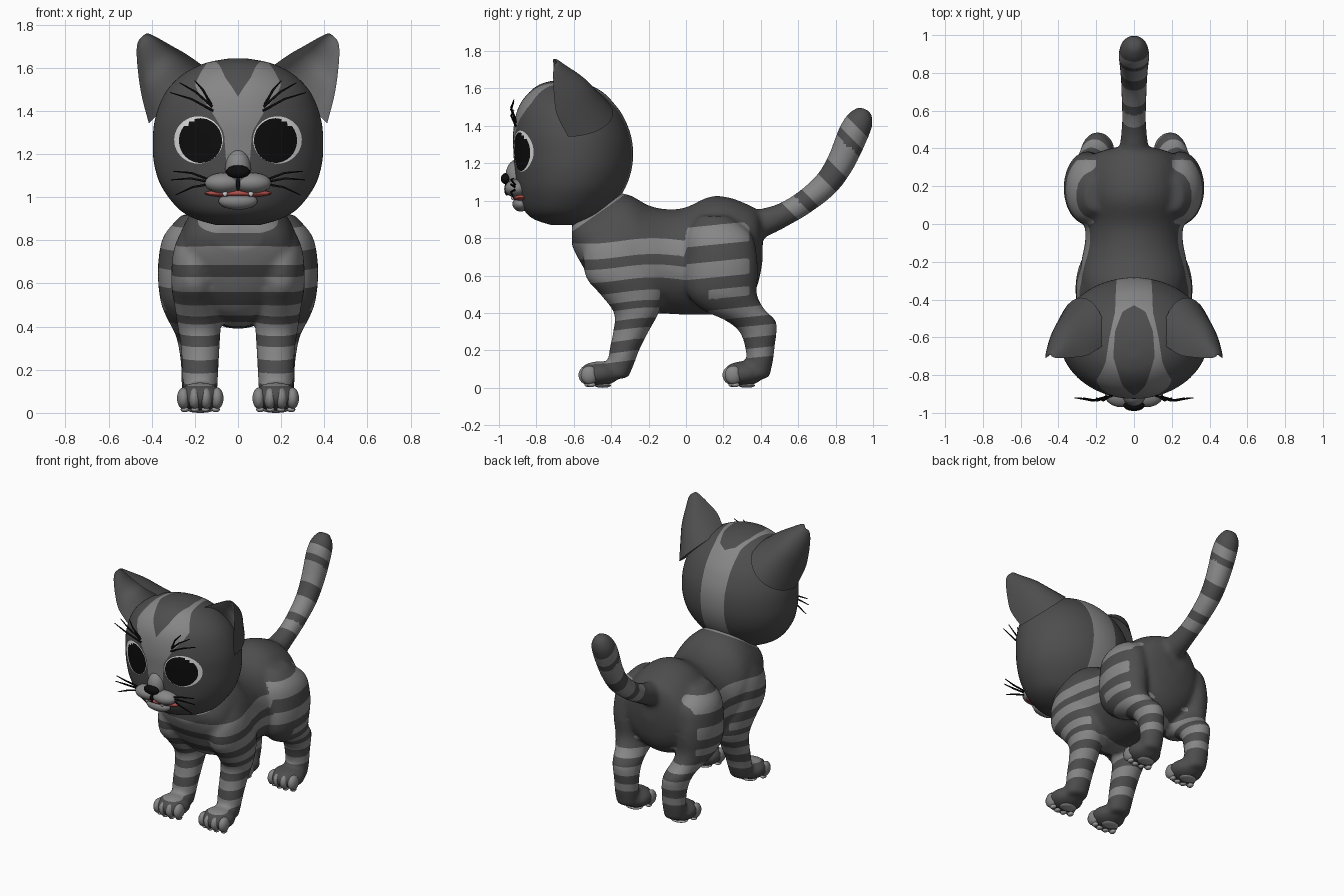
import bpy, bmesh
from math import sin, cos, pi, atan2, degrees, hypot
from mathutils import Vector, Matrix

if "Cube" in bpy.data.objects:
    bpy.data.objects.remove(bpy.data.objects["Cube"])


def material(name, rgb):
    m = bpy.data.materials.new(name)
    m.use_nodes = True
    m.diffuse_color = (*rgb, 1)
    m.node_tree.nodes["Principled BSDF"].inputs["Base Color"].default_value = (*rgb, 1)
    return m


DARK = material("dark fur", (.075, .075, .075))
LIGHT = material("light fur", (.24, .24, .24))
WHITE = material("eye white", (.75, .75, .75))
BLACK = material("black", (.004, .004, .004))
RED = material("mouth red", (.45, .08, .07))
PAD = material("paw pad", (.36, .36, .36))


def spline(rows, steps):
    """Catmull-Rom interpolation through rows of numbers."""
    out = []
    for i in range(len(rows) - 1):
        quad = [rows[max(i - 1, 0)], rows[i], rows[i + 1], rows[min(i + 2, len(rows) - 1)]]
        for k in range(steps):
            t = k / steps
            out.append([b + t * (c - a) / 2 + t * t * (a - 2.5 * b + 2 * c - d / 2)
                        + t ** 3 * (1.5 * (b - c) + (d - a) / 2) for a, b, c, d in zip(*quad)])
    return out + [list(rows[-1])]


def loft(bm, rows, ring, segs=32, steps=4):
    """Skin closed rings along interpolated rows; ring(row, angle) gives a point."""
    loops = [[bm.verts.new(ring(r, 2 * pi * j / segs)) for j in range(segs)]
             for r in spline(rows, steps)]
    faces = [bm.faces.new((p[j], p[(j + 1) % segs], q[(j + 1) % segs], q[j]))
             for p, q in zip(loops, loops[1:]) for j in range(segs)]
    faces += [bm.faces.new(loops[0][::-1]), bm.faces.new(loops[-1])]
    bmesh.ops.recalc_face_normals(bm, faces=faces)


def sphere(bm, loc, radii, segs=24):
    bmesh.ops.create_uvsphere(bm, u_segments=segs, v_segments=segs * 2 // 3, radius=1,
                              matrix=Matrix.Translation(loc) @ Matrix.Diagonal((*radii, 1)))


def finish(bm, name, *mats):
    me = bpy.data.meshes.new(name)
    bm.to_mesh(me)
    bm.free()
    for m in mats:
        me.materials.append(m)
    ob = bpy.data.objects.new(name, me)
    bpy.context.collection.objects.link(ob)
    return ob


def ball(name, loc, radii, mat, segs=24):
    bm = bmesh.new()
    sphere(bm, loc, radii, segs)
    return finish(bm, name, mat)


def paint(ob, index, f):
    """Cut the mesh along f = 0 and give the faces where f > 0 a material."""
    bm = bmesh.new()
    bm.from_mesh(ob.data)
    cut = []
    for e in list(bm.edges):
        v, w = e.verts
        a, b = f(v.co), f(w.co)
        if a * b < 0 and min(abs(a), abs(b)) > 1e-4:
            t = a / (a - b)
            point = v.co.lerp(w.co, t)
            new = bmesh.utils.edge_split(e, v, t)[1]
            new.co = point
            cut.append(new)
    bmesh.ops.connect_verts(bm, verts=cut)
    for face in bm.faces:
        if sum(f(v.co) for v in face.verts) > 0:
            face.material_index = index
    bm.to_mesh(ob.data)
    bm.free()


def ramp(points, t):
    for (a, u), (b, v) in zip(points, points[1:]):
        if t <= b:
            return u + (v - u) * max(0, (t - a) / (b - a))
    return points[-1][1]


# Torso: y, top, bottom, half width
bm = bmesh.new()
torso = [(-.61, .88, .76, .12), (-.57, .93, .68, .2), (-.5, .98, .57, .25), (-.4, 1.04, .46, .27),
         (-.3, 1.03, .42, .285), (-.2, .975, .4, .28), (-.1, .955, .395, .26), (0, .965, .39, .26),
         (.12, 1.02, .39, .27), (.22, 1.02, .4, .27), (.32, .985, .45, .25), (.38, .95, .54, .19),
         (.41, .9, .68, .08)]
loft(bm, torso, lambda r, a: (r[3] * cos(a), r[0], (r[1] + r[2]) / 2 + (r[1] - r[2]) / 2 * sin(a)))

# Tail: y, z, radius, direction angle
tail = [(.34, .86, .08, .3), (.42, .885, .075, .35), (.52, .925, .065, .45), (.63, .99, .065, .7),
        (.75, 1.09, .07, .85), (.83, 1.21, .076, 1.1), (.895, 1.36, .082, 1.15),
        (.935, 1.44, .07, 1.15), (.957, 1.49, .035, 1.15)]
loft(bm, tail, lambda r, a: (r[2] * cos(a), r[0] - r[2] * sin(a) * sin(r[3]),
                             r[1] + r[2] * sin(a) * cos(r[3])), 24)

# Legs: z, centre y, centre x, radius y, radius x
front_leg = [(.85, -.36, .2, .1, .06), (.75, -.37, .2, .17, .1), (.6, -.34, .2, .2, .11),
             (.5, -.29, .19, .17, .105), (.4, -.265, .18, .12, .1), (.3, -.295, .175, .095, .09),
             (.2, -.33, .175, .08, .085), (.12, -.35, .175, .07, .08), (.05, -.37, .175, .06, .075)]
hind_leg = [(.92, .15, .2, .08, .06), (.82, .18, .235, .17, .11), (.7, .19, .245, .19, .125),
            (.6, .19, .245, .195, .125), (.5, .195, .24, .185, .115), (.42, .25, .22, .17, .1),
            (.36, .345, .2, .135, .09), (.3, .385, .19, .1, .085), (.22, .395, .185, .08, .08),
            (.14, .395, .185, .07, .078), (.05, .385, .185, .06, .07)]
PAWS = [(side, end, side * .175, y) for side in (-1, 1) for end, y in (("front", -.465), ("hind", .305))]
for side, end, x, y in PAWS:
    loft(bm, front_leg if end == "front" else hind_leg,
         lambda r, a: (side * (r[2] + r[4] * cos(a)), r[1] + r[3] * sin(a), r[0]))
    sphere(bm, (x, y, .075), (.11, .11, .067))

# Fuse the body parts into one smooth skin
body = finish(bm, "body", DARK, LIGHT)
mod = body.modifiers.new("fuse", "REMESH")
mod.mode = "VOXEL"
mod.voxel_size = .016
mod = body.modifiers.new("soften", "SMOOTH")
mod.iterations = 6
skin = bpy.data.meshes.new_from_object(body.evaluated_get(bpy.context.evaluated_depsgraph_get()))
body.modifiers.clear()
body.data = skin
skin.materials.clear()
for m in (DARK, LIGHT):
    skin.materials.append(m)

CHEST = [(.70, .785), (.575, .645), (.455, .51), (.36, .415), (.25, .31), (.14, .19)]
HAUNCH = [(.765, .87), (.59, .675), (.475, .525), (.36, .415), (.25, .31), (.14, .19)]
TAIL = [(1.5, 1.6), (1.68, 1.85), (1.98, 2.16), (2.22, 2.31)]


def bands(t, spans):
    return max((hi - lo) / 2 - abs(t - (hi + lo) / 2) for lo, hi in spans)


def fur(p):
    x, y, z = p
    if y + .3 * z > .71:
        return bands(y + z, TAIL)
    belly = max(z - .54, abs(y + .01) - .13)
    if y > 0:
        high = max(.74 - z, abs(x) - .2)
        return min(bands(z - .1 * (y - .15), HAUNCH), belly, high, max(.34 - y, .45 - z))
    collar = min(z - .82 - .7 * (y + .63), -.3 - y)
    return max(min(bands(z + .015 * sin(9 * y), CHEST), belly), collar)


paint(body, 1, fur)

# Toes and paw pads
for side, end, x, y in PAWS:
    for k in (-1.5, -.5, .5, 1.5):
        dy = -.07 + .012 * abs(k)
        ball(end + "_toe", (x + .052 * k, y + dy, .068), (.03, .047, .05), LIGHT, 15)
        ball(end + "_toe_pad", (x + .048 * k, y + dy + .01, .016), (.019, .024, .013), PAD, 12)
    ball(end + "_paw_pad", (x, y + .02, .012), (.06, .045, .012), PAD, 18)

# Head: z, half width, front y, back y
bm = bmesh.new()
skull = [(.87, .1, -.72, -.55), (.9, .2, -.81, -.47), (.95, .28, -.865, -.41), (1.05, .355, -.9, -.335),
         (1.15, .388, -.915, -.295), (1.25, .395, -.922, -.283), (1.35, .387, -.925, -.295),
         (1.45, .355, -.912, -.335), (1.52, .31, -.885, -.385), (1.58, .24, -.838, -.445),
         (1.62, .155, -.785, -.52), (1.64, .06, -.72, -.6), (1.643, .01, -.67, -.65)]
loft(bm, skull, lambda r, a: (r[1] * cos(a), (r[2] + r[3]) / 2 + (r[3] - r[2]) / 2 * sin(a), r[0]), 80, 5)
head = finish(bm, "head", DARK, LIGHT, WHITE, BLACK)
BLAZE = [(-40, -.02), (-28, .05), (9, .065), (25, .12), (40, .18), (50, .2), (70, .15),
         (90, .13), (112, .1), (180, .09), (270, .09)]
DROP = [(30, -.02), (50, .06), (75, .11), (95, .1), (112, .06), (120, -.02)]


def blaze(p):
    t = degrees(atan2(p.z - 1.25, -(p.y + .6)))
    t += 360 if t < -90 else 0
    return min(ramp(BLAZE, t) - abs(p.x), abs(p.x) - ramp(DROP, t))


def disc(cx, cz, rx, rz):
    return lambda p: min(rx * (1 - hypot((abs(p.x) - cx) / rx, (p.z - cz) / rz)), -.6 - p.y)


paint(head, 1, blaze)
paint(head, 2, disc(.183, 1.265, .113, .11))
paint(head, 3, disc(.174, 1.262, .1, .104))

# Muzzle, nose and mouth
ball("nose_bridge", (0, -.905, 1.13), (.06, .06, .09), LIGHT)
ball("nose", (0, -.962, 1.118), (.056, .028, .03), BLACK)
ball("lip_line", (0, -.958, 1.062), (.009, .014, .035), BLACK, 12)
ball("mouth", (0, -.878, 1.018), (.155, .052, .02), RED)
ball("chin", (0, -.883, .982), (.09, .045, .04), LIGHT)

# Ears: centre x, centre z, half width, rim y, depth
ear = [(.28, 1.47, .185, -.63, .24), (.34, 1.56, .145, -.69, .22), (.385, 1.63, .105, -.705, .17),
       (.425, 1.7, .062, -.71, .08), (.442, 1.735, .034, -.708, .035), (.446, 1.742, .012, -.7, .012)]
for side in (-1, 1):
    bm = bmesh.new()
    loft(bm, ear, lambda r, a: (side * (r[0] + .72 * r[2] * cos(a)),
                                r[3] + r[4] * max(sin(a), -.6 * sin(a)), r[1] - .69 * r[2] * cos(a)))
    flap = finish(bm, "ear", DARK, LIGHT)
    for face in flap.data.polygons[:-2]:
        face.material_index = int(face.index % 32 >= 16)
    ball("muzzle", (side * .065, -.905, 1.065), (.09, .065, .048), LIGHT)
    ball("tooth", (side * .06, -.927, 1.02), (.012, .01, .017), WHITE, 12)

for ob in list(bpy.context.collection.objects):
    if ob.type == "MESH" and ob.data.materials and ob.data.materials[0] in (DARK, LIGHT, WHITE, BLACK, RED, PAD):
        bpy.ops.object.select_all(action="DESELECT")
        ob.select_set(True)
        bpy.context.view_layer.objects.active = ob
        bpy.ops.object.shade_smooth_by_angle(angle=.9)

# Whiskers and brow hairs: start x, z and end x, z
HAIRS = [(.115, 1.4, .315, 1.485), (.12, 1.42, .27, 1.53), (.125, 1.43, .2, 1.54),
         (.13, 1.08, .3, 1.12), (.13, 1.07, .31, 1.08), (.13, 1.06, .29, 1.01)]
curve = bpy.data.curves.new("whiskers", "CURVE")
curve.dimensions = "3D"
curve.bevel_depth = .006
curve.bevel_resolution = 1
curve.use_fill_caps = True
curve.materials.append(BLACK)
for side in (-1, 1):
    for x0, z0, x1, z1 in HAIRS:
        s = curve.splines.new("POLY")
        s.points.add(2)
        mid = ((x0 + x1) / 2, (z0 + z1) / 2 + .012)
        for pt, (x, z), y, r in zip(s.points, ((x0, z0), mid, (x1, z1)), (-.91, -.935, -.92), (1, .9, .4)):
            pt.co = (side * x, y, z, 1)
            pt.radius = r
bpy.context.collection.objects.link(bpy.data.objects.new("whiskers", curve))
